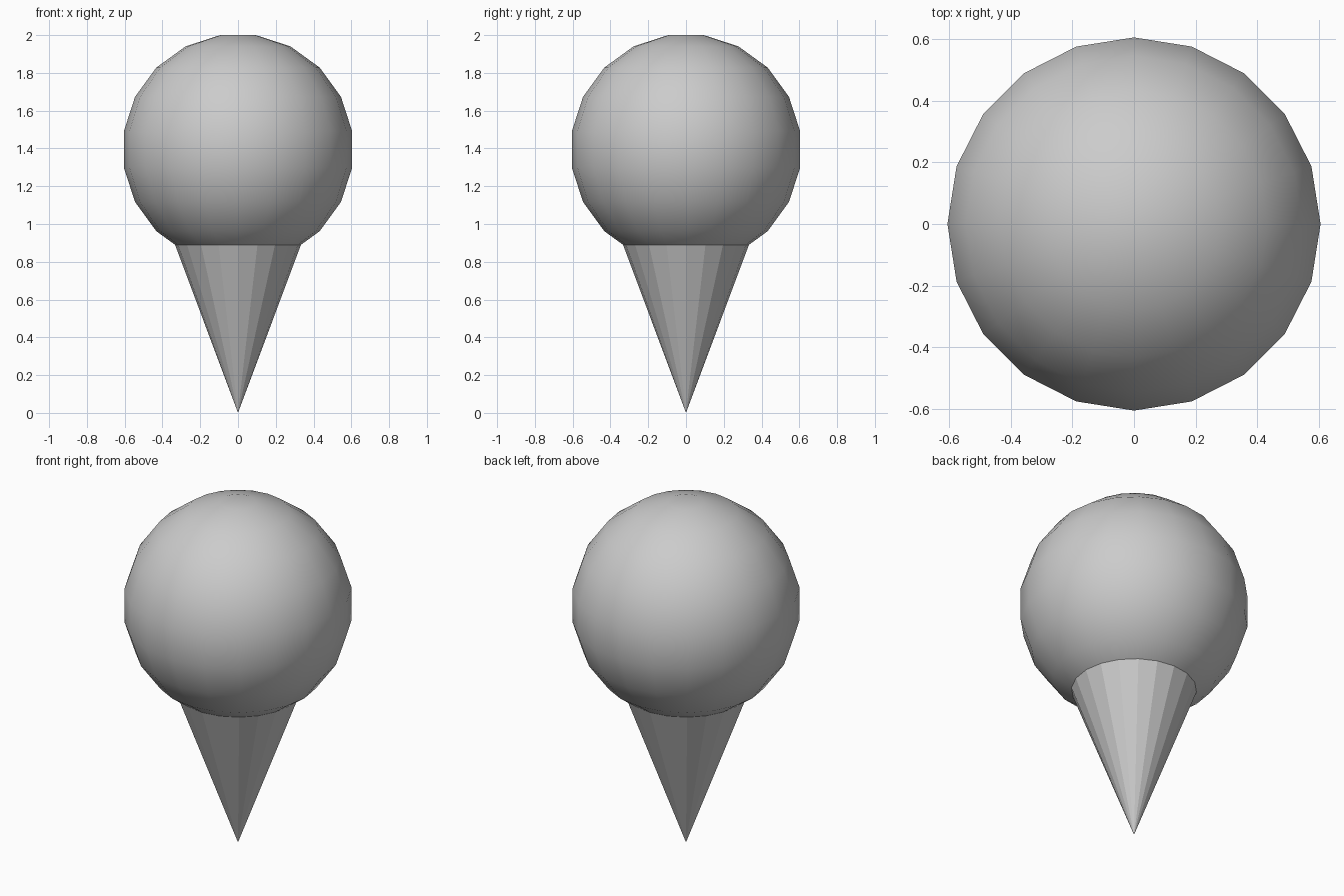
import bpy, bmesh, math

if "Cube" in bpy.data.objects:
    bpy.data.objects.remove(bpy.data.objects["Cube"])

SIDES = 20
grey = bpy.data.materials.new("plain grey")
grey.diffuse_color = (0.6, 0.6, 0.6, 1)
grey.use_nodes = True
grey.node_tree.nodes["Principled BSDF"].inputs["Base Color"].default_value = grey.diffuse_color


def lathe(name, profile, smooth):
    """Revolve (radius, z) points from bottom to top; radius 0 makes a pole, open ends get flat caps."""
    bm = bmesh.new()
    rings = []
    for r, z in profile:
        if r == 0:
            rings.append([bm.verts.new((0, 0, z))] * SIDES)
        else:
            rings.append([bm.verts.new((r * math.cos(math.tau * i / SIDES),
                                        r * math.sin(math.tau * i / SIDES), z))
                          for i in range(SIDES)])
    for a, b in zip(rings, rings[1:]):
        for i in range(SIDES):
            j = (i + 1) % SIDES
            corners = list(dict.fromkeys((a[i], a[j], b[j], b[i])))
            bm.faces.new(corners)
    for ring in (rings[0], rings[-1]):
        if ring[0] is not ring[1]:
            bm.faces.new(ring)
    bmesh.ops.recalc_face_normals(bm, faces=bm.faces)
    for f in bm.faces:
        f.smooth = smooth
    mesh = bpy.data.meshes.new(name)
    bm.to_mesh(mesh)
    bm.free()
    mesh.materials.append(grey)
    ob = bpy.data.objects.new(name, mesh)
    bpy.context.collection.objects.link(ob)
    return ob


# Round scoop with small flat caps at the top and bottom
R, CENTRE = 0.612, 1.395
angles = [math.radians(-81 + 18 * k) for k in range(10)]
lathe("scoop", [(R * math.cos(a), CENTRE + R * math.sin(a)) for a in angles], True)

# Pointed cone, its rim just inside the scoop
lathe("cone", [(0, 0), (0.337, 0.9)], False)
